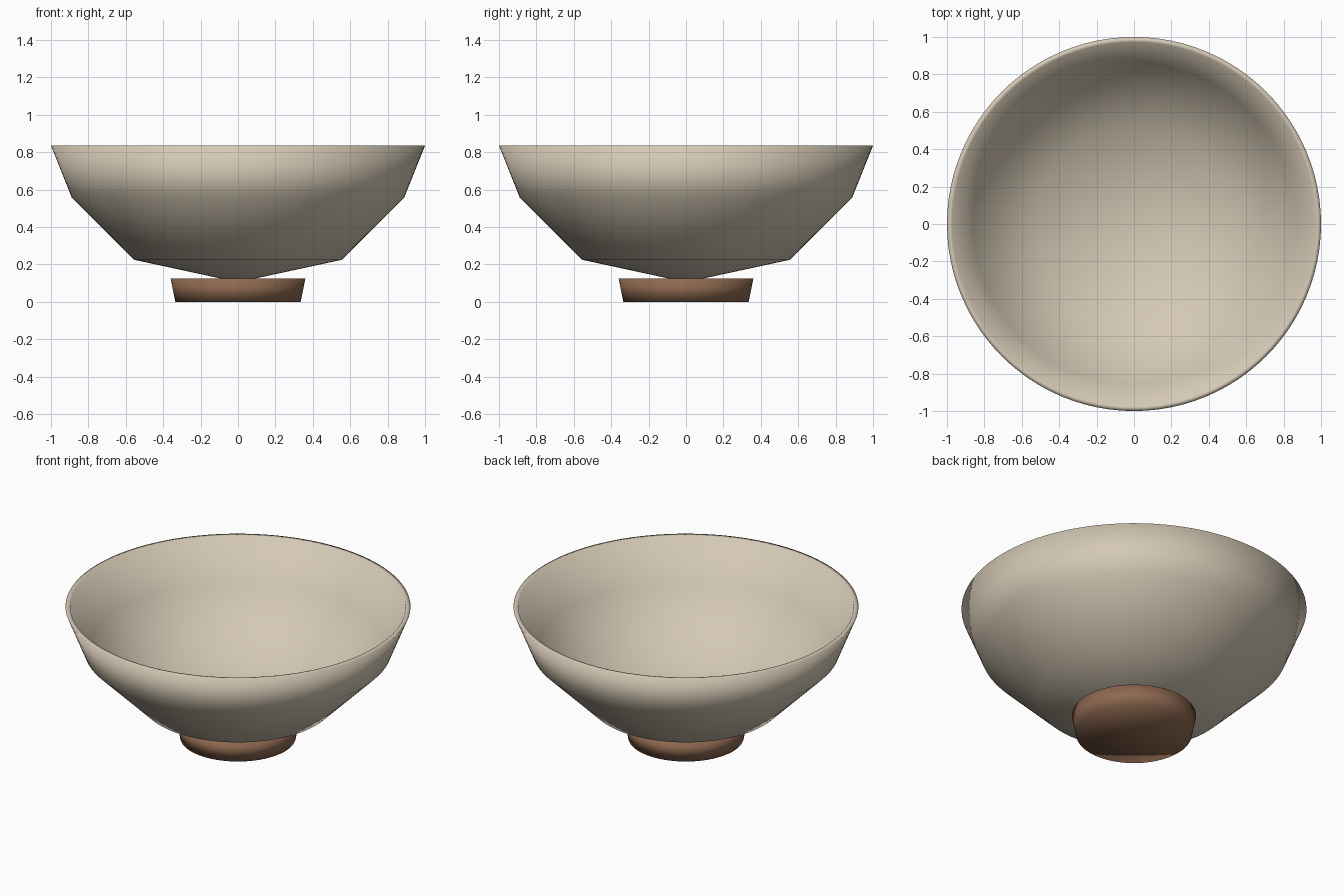
import bpy, bmesh, math

if "Cube" in bpy.data.objects:
    bpy.data.objects.remove(bpy.data.objects["Cube"])

SEGMENTS = 96


def lathe(name, profile, colour):
    """Spin an (r, z) profile about the z axis; both ends lie on the axis."""
    bm = bmesh.new()
    verts = [bm.verts.new((r, 0, z)) for r, z in profile]
    edges = [bm.edges.new(pair) for pair in zip(verts, verts[1:])]
    bmesh.ops.spin(bm, geom=verts + edges, cent=(0, 0, 0), axis=(0, 0, 1),
                   angle=math.tau, steps=SEGMENTS, use_duplicate=False)
    bmesh.ops.remove_doubles(bm, verts=bm.verts[:], dist=1e-4)
    bmesh.ops.recalc_face_normals(bm, faces=bm.faces[:])
    for face in bm.faces:
        face.smooth = True
    mesh = bpy.data.meshes.new(name)
    bm.to_mesh(mesh)
    bm.free()
    obj = bpy.data.objects.new(name, mesh)
    bpy.context.collection.objects.link(obj)
    mat = bpy.data.materials.new(name + "_colour")
    mat.diffuse_color = colour
    mat.use_nodes = True
    mat.node_tree.nodes["Principled BSDF"].inputs["Base Color"].default_value = mat.diffuse_color
    mesh.materials.append(mat)
    return obj


# Thin-walled bowl: up the outside, over the rim, down the inside
lathe("bowl", [(0, 0.105), (0.555, 0.225), (0.89, 0.56), (1.0, 0.835),
               (0.972, 0.835), (0.86, 0.58), (0.53, 0.27), (0, 0.18)],
      (0.66, 0.58, 0.46, 1))

# Solid flared foot
lathe("foot", [(0, 0), (0.335, 0), (0.36, 0.125), (0, 0.125)],
      (0.27, 0.14, 0.08, 1))
